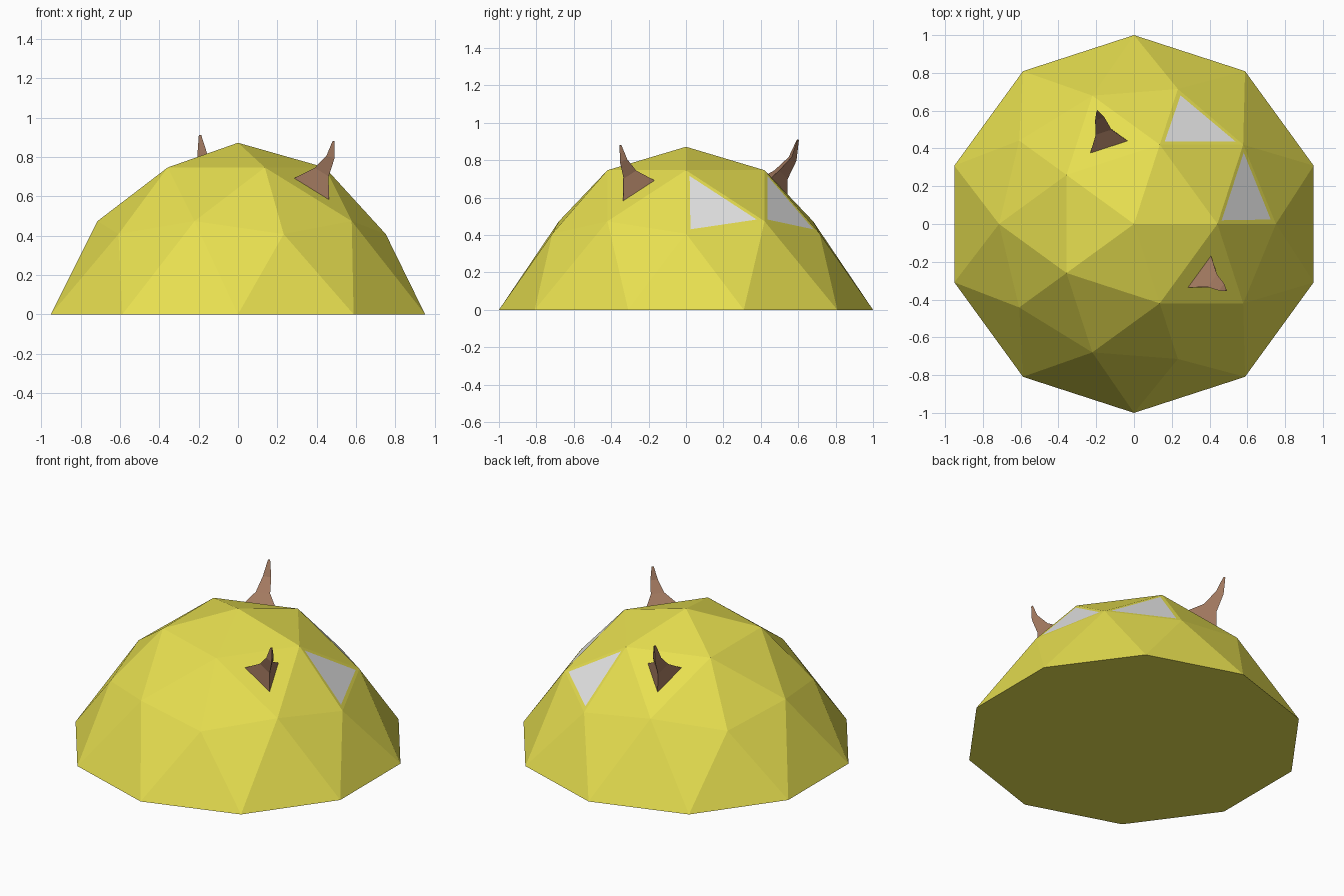
import bpy, bmesh
from mathutils import Vector

cube = bpy.data.objects.get("Cube")
if cube:
    bpy.data.objects.remove(cube, do_unlink=True)


def make_material(name, color):
    mat = bpy.data.materials.new(name)
    mat.use_nodes = True
    mat.diffuse_color = (*color, 1)
    mat.node_tree.nodes["Principled BSDF"].inputs["Base Color"].default_value = (*color, 1)
    return mat


yellow = make_material("yellow", (0.8, 0.74, 0.08))
white = make_material("white", (0.8, 0.8, 0.8))
brown = make_material("brown", (0.36, 0.19, 0.115))


def add_object(name, bm, materials):
    bmesh.ops.recalc_face_normals(bm, faces=bm.faces)
    mesh = bpy.data.meshes.new(name)
    bm.to_mesh(mesh)
    bm.free()
    obj = bpy.data.objects.new(name, mesh)
    bpy.context.collection.objects.link(obj)
    for mat in materials:
        mesh.materials.append(mat)
    return obj


def nearest_face(bm, point):
    return min(bm.faces, key=lambda f: (f.calc_center_median() - Vector(point)).length)


# Dome: upper half of a faceted ball, shrunk above a flared flat base
dome = bmesh.new()
bmesh.ops.create_icosphere(dome, subdivisions=2, radius=1)
bmesh.ops.delete(dome, geom=[v for v in dome.verts if v.co.z < -0.1], context='VERTS')
for v in dome.verts:
    if v.co.z > 0.1:
        v.co = v.co * 0.84 + Vector((0, 0, 0.032))
    else:
        v.co.z = 0
bmesh.ops.contextual_create(dome, geom=[e for e in dome.edges if e.is_boundary])


# Horn: triangular rings that shrink and bend upward from a dome facet
def add_horn(name, spot, path):
    face = nearest_face(dome, spot)
    base = face.calc_center_median()
    offsets = [v.co - base for v in face.verts]
    bm = bmesh.new()
    rings = []
    for center, size, flat in [(base, 0.4, 1)] + path:
        rings.append([bm.verts.new(Vector(center) + Vector((o.x, o.y, o.z * flat)) * size)
                      for o in offsets])
    for low, high in zip(rings, rings[1:]):
        for i in range(3):
            j = (i + 1) % 3
            bm.faces.new((low[i], low[j], high[j], high[i]))
    bm.faces.new(rings[0])
    bm.faces.new(rings[-1])
    add_object(name, bm, [brown])


add_horn("front_horn", (0.38, -0.28, 0.66), [
    ((0.43, -0.311, 0.73), 0.16, 1),
    ((0.472, -0.34, 0.80), 0.09, 0.7),
    ((0.487, -0.352, 0.88), 0.025, 0.4)])
add_horn("back_horn", (-0.15, 0.45, 0.66), [
    ((-0.167, 0.505, 0.73), 0.17, 1),
    ((-0.185, 0.568, 0.81), 0.10, 0.7),
    ((-0.194, 0.598, 0.91), 0.025, 0.4)])

# White patches: inset faces on two facets
for spot in [(0.31, 0.52, 0.54), (0.59, 0.14, 0.54)]:
    patch = nearest_face(dome, spot)
    bmesh.ops.inset_individual(dome, faces=[patch], thickness=0.043)
    patch.material_index = 1

add_object("dome", dome, [yellow, white])
